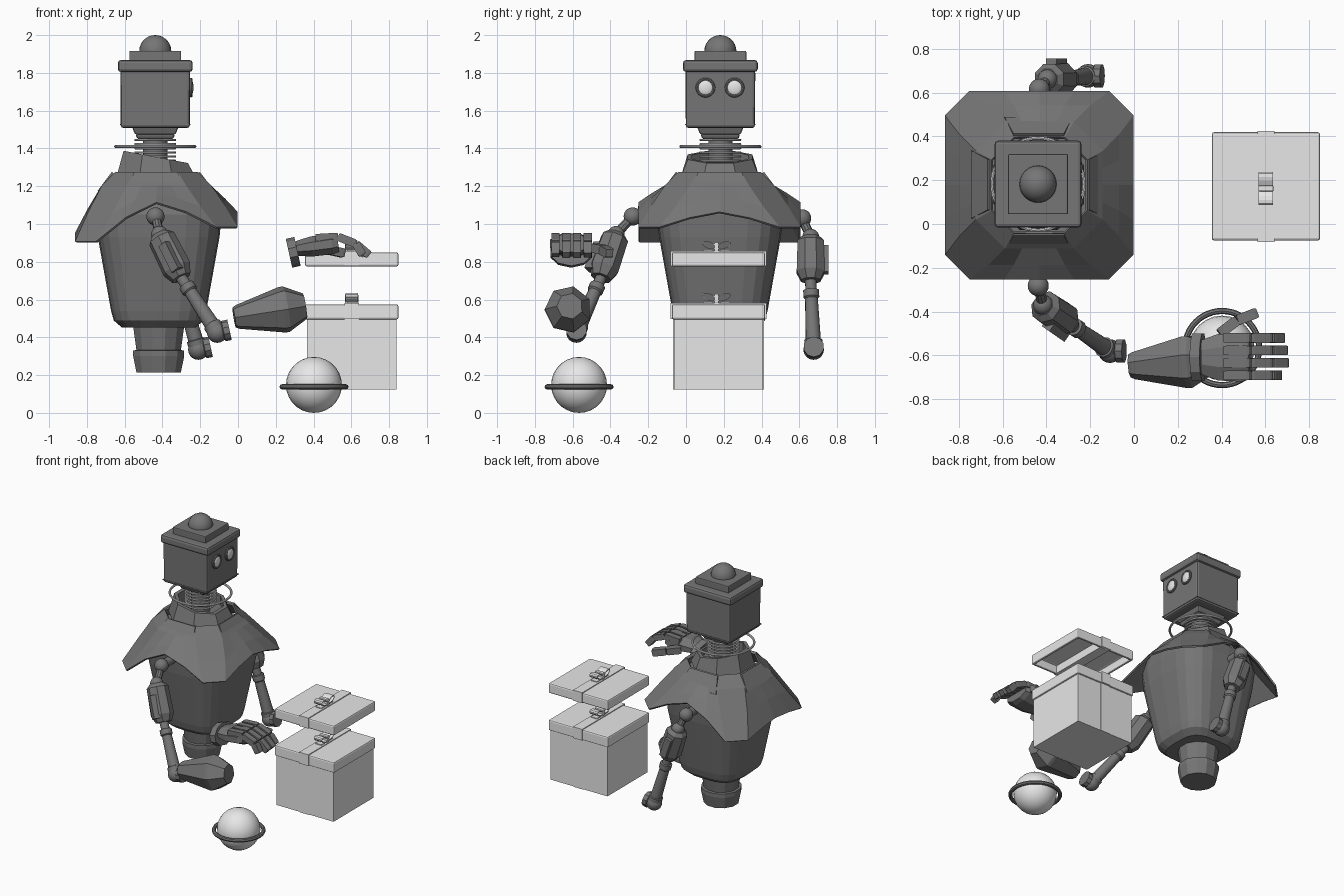
import bpy, bmesh, math
from mathutils import Vector, Matrix

if "Cube" in bpy.data.objects:
    bpy.data.objects.remove(bpy.data.objects["Cube"])

def material(name, v):
    m = bpy.data.materials.new(name)
    m.diffuse_color = (v, v, v, 1)
    m.use_nodes = True
    m.node_tree.nodes["Principled BSDF"].inputs["Base Color"].default_value = m.diffuse_color
    return m

DARK = material("dark_grey", 0.18)
LIGHT = material("light_grey", 0.8)

def finish(name, bm, mat, smooth=False, bevel=0, solid=0):
    bmesh.ops.recalc_face_normals(bm, faces=bm.faces)
    me = bpy.data.meshes.new(name)
    bm.to_mesh(me)
    bm.free()
    ob = bpy.data.objects.new(name, me)
    bpy.context.collection.objects.link(ob)
    me.materials.append(mat)
    if smooth:
        bpy.ops.object.select_all(action='DESELECT')
        ob.select_set(True)
        bpy.context.view_layer.objects.active = ob
        bpy.ops.object.shade_smooth_by_angle(angle=math.radians(35))
    if solid:
        s = ob.modifiers.new("thickness", 'SOLIDIFY')
        s.thickness, s.offset = solid, 0
    if bevel:
        b = ob.modifiers.new("bevel", 'BEVEL')
        b.width, b.segments = bevel, 2
    return ob

def loft(name, rings, mat, caps=True, **kw):
    bm = bmesh.new()
    vs = [[bm.verts.new(p) for p in r] for r in rings]
    n = len(vs[0])
    for a, b in zip(vs, vs[1:]):
        for i in range(n):
            j = (i + 1) % n
            bm.faces.new((a[i], a[j], b[j], b[i]))
    if caps:
        bm.faces.new(vs[0])
        bm.faces.new(vs[-1])
    return finish(name, bm, mat, **kw)

def tube(name, p, q, profile, sides, mat, flat=1.0, **kw):
    """Profile of (fraction, radius) swept along the line p-q."""
    p, q = Vector(p), Vector(q)
    rot = (q - p).to_track_quat('Z', 'Y')
    ang = [2 * math.pi * (i + 0.5) / sides for i in range(sides)]
    rings = [[p.lerp(q, t) + rot @ Vector((r * math.cos(a), r * flat * math.sin(a), 0))
              for a in ang] for t, r in profile]
    return loft(name, rings, mat, **kw)

def box(name, c, s, mat, **kw):
    bm = bmesh.new()
    bmesh.ops.create_cube(bm, size=1, matrix=Matrix.Translation(c) @ Matrix.Diagonal((*s, 1)))
    return finish(name, bm, mat, **kw)

def ball(name, c, r, mat, scale=(1, 1, 1)):
    bm = bmesh.new()
    bmesh.ops.create_uvsphere(bm, u_segments=24, v_segments=14, radius=r,
                              matrix=Matrix.Translation(c) @ Matrix.Diagonal((*scale, 1)))
    return finish(name, bm, mat, smooth=True)

def hoop(name, c, R, r, mat, axis='Z'):
    c, rings = Vector(c), []
    for i in range(8):
        b = 2 * math.pi * i / 8
        ring = []
        for j in range(48):
            a = 2 * math.pi * j / 48
            d = R + r * math.cos(b)
            v = (d * math.cos(a), d * math.sin(a), r * math.sin(b))
            ring.append(c + Vector(v if axis == 'Z' else (v[2], v[0], v[1])))
        rings.append(ring)
    return loft(name, rings + [rings[0]], mat, caps=False, smooth=True)

# ---------- torso ----------
CX, CY = -0.42, 0.18

def squircle(h, z, n=24, e=0.6):
    sp = lambda v: math.copysign(abs(v) ** e, v)
    return [(CX + h * sp(math.cos(2 * math.pi * i / n)),
             CY + h * sp(math.sin(2 * math.pi * i / n)), z) for i in range(n)]

loft("torso", [squircle(h, z) for h, z in
     ((.31, 1.15), (.335, 1.05), (.322, .93), (.252, .54), (.238, .49), (.195, .452))], DARK)
tube("waist_post", (CX, CY, .46), (CX, CY, .215),
     [(0, .14), (.52, .122), (.53, .14), (.65, .14), (1, .122)], 12, DARK)

# ---------- cape: square rings with cut corners and a hem that dips at the corners ----------
def cape_ring(h, c, blend):
    pts = []
    for k in range(4):
        mid = (1.06, 1.11, 0.95, 1.11)[k]
        for t in (-1, -.5, 0, .5, 1):
            x, y = h, t * (h - c)
            for _ in range(k):
                x, y = -y, x
            corner = .98 if x > 0 else .905
            hem = mid + (corner - mid) * abs(t) ** 1.4
            z = 1.20 + (hem - 1.20) * blend if blend >= 0 else 1.27
            pts.append((-.432 + x, .177 + y, z))
    return pts

loft("cape", [cape_ring(.215, .10, -1), cape_ring(.285, .13, 0),
              cape_ring(.36, .13, .5), cape_ring(.426, .11, 1)], DARK, caps=False, solid=.012)

# four collar plates on the shoulders
for k in range(4):
    bm = bmesh.new()
    rot = Matrix.Translation((-.435, .18, 0)) @ Matrix.Rotation(k * math.pi / 2, 4, 'Z')
    vs = [bm.verts.new(rot @ Vector(p)) for p in
          ((.225, -.115, 1.27), (.225, .115, 1.27), (.30, .155, 1.17), (.30, -.155, 1.17))]
    bm.faces.new(vs)
    finish("collar_plate", bm, DARK, solid=.02)

# raised collar, taller at the back
def collar_ring(r, top):
    pts = []
    for i in range(8):
        a = 2 * math.pi * (i + .5) / 8
        x, y = r * math.cos(a), r * math.sin(a)
        pts.append((-.435 + x, .18 + y, 1.355 - .19 * x if top else 1.25))
    return pts

loft("collar", [collar_ring(.225, 0), collar_ring(.185, 1), collar_ring(.16, 1),
                collar_ring(.16, 0)], DARK, caps=False)
tube("collar_floor", (-.435, .18, 1.24), (-.435, .18, 1.28), [(0, .22), (1, .2)], 8, DARK)

# ---------- neck ----------
HX, HY = -.438, .182
tube("neck_core", (HX, HY, 1.26), (HX, HY, 1.47), [(0, .065), (1, .065)], 16, DARK, smooth=True)
for i in range(6):
    hoop("neck_spring", (HX, HY, 1.335 + i * .022), .105, .006, LIGHT)
hoop("neck_halo", (HX, HY, 1.41), .21, .008, LIGHT)

def square_tube(name, z0, z1, w0, w1, bevel=0.008):
    s = math.sqrt(.5)
    tube(name, (HX, HY, z0), (HX, HY, z1), [(0, w0 / s), (1, w1 / s)], 4, DARK, bevel=bevel)

# ---------- head ----------
square_tube("jaw_lower", 1.45, 1.475, .095, .105)
square_tube("jaw_upper", 1.475, 1.52, .108, .125)
square_tube("head", 1.508, 1.815, .183, .185, .015)
square_tube("head_base_band", 1.525, 1.53, .1865, .1865, 0)
square_tube("head_rim", 1.805, 1.868, .198, .198, .016)
square_tube("head_plate", 1.86, 1.917, .137, .137, .006)
ball("head_dome", (HX, HY, 1.915), .085, DARK)
for y in (.103, .257):
    hoop("eye_ring", (-.248, y, 1.722), .044, .008, DARK, 'X')
    ball("eye", (-.25, y, 1.722), .042, LIGHT, (.35, 1, 1))

# ---------- arms ----------
def arm(shoulder, top, elbow, fore, wrist):
    S, T, E, F, W = map(Vector, (shoulder, top, elbow, fore, wrist))
    ball("shoulder_ball", S, .048, DARK)
    side = Vector((0, .18 - S.y, 0)).normalized()
    tube("shoulder_pin", S, S + side * .12, [(0, .032), (1, .032)], 12, DARK, smooth=True)
    ball("upper_arm_ball", T, .045, DARK)
    tube("shoulder_link", S, T, [(0, .025), (1, .025)], 10, DARK, smooth=True)
    tube("upper_arm", T, E, [(0, .05), (.1, .075), (.8, .08), (1, .055)], 8, DARK)
    out = -side
    a, b = T.lerp(E, .22) + out * .07, T.lerp(E, .82) + out * .07
    tube("arm_panel", a, b, [(0, .035), (1, .035)], 4, DARK)
    tube("forearm", E, W, [(0, .03), (.13, .03), (.14, .042), (.24, .042), (.26, .034),
                           (.85, .04), (.86, .048), (1, .048)], 14, DARK, smooth=True)
    ball("wrist_ball", W, .054, DARK)
    tube("wrist_flange", W + Vector((.02, 0, .005)), W + Vector((.065, 0, .015)),
         [(0, .03), (.3, .055), (1, .055)], 10, DARK)

arm((-.437, -.282, 1.04), (-.415, -.37, .945), (-.30, -.45, .715), (0, 0, 0), (-.11, -.58, .425))
arm((-.432, .615, 1.03), (-.395, .66, .93), (-.315, .66, .70), (0, 0, 0), (-.21, .676, .335))

# ---------- loose gauntlet ----------
tube("gauntlet", (-.02, -.645, .505), (.355, -.615, .565),
     [(0, .055), (.05, .065), (.68, .125), (.74, .125), (1, .07)], 7, DARK)

# ---------- loose hand ----------
tube("hand_cuff", (.27, -.608, .845), (.315, -.608, .855), [(0, .115), (1, .115)], 10, DARK, flat=.68)
tube("palm", (.31, -.608, .87), (.53, -.608, .90),
     [(0, .085), (.35, .115), (.85, .12), (1, .105)], 8, DARK, flat=.5)

def digit(name, pts, r):
    for a, b in zip(pts, pts[1:]):
        tube(name, a, b, [(0, r * .9), (.12, r), (.88, r), (1, r * .85)], 4, DARK)

for i, reach in enumerate((.675, .69, .695, .66)):
    y = -.52 - i * .057
    digit("finger", [(.41, y, .925), (.53, y, .932), (.625, y, .895), (reach, y, .835)], .031)
digit("thumb", [(.39, -.50, .875), (.47, -.44, .865), (.56, -.405, .845)], .034)

# ---------- gift box and floating lid ----------
GX, GY = .602, .172
box("gift_box", (GX, GY, .32), (.472, .472, .39), LIGHT)

def lid(z, height):
    h = .247
    # hollow underside made from nested square rings
    sq = lambda s, zz: [(GX + a * s, GY + b * s, zz) for a, b in ((1, 1), (-1, 1), (-1, -1), (1, -1))]
    loft("lid", [sq(h - .02, z + height - .015), sq(h - .02, z), sq(h, z), sq(h, z + height)],
         LIGHT, bevel=.012)
    # ribbon over the lid and its bow
    box("lid_ribbon", (GX, GY, z + height / 2 + .004), (.076, 2 * h + .012, height + .004), LIGHT)
    top = z + height
    for s in (-1, 1):
        tilt = Vector((0, math.cos(.35), s * math.sin(.35)))
        up = Vector((0, -s * math.sin(.35), math.cos(.35)))
        mid = Vector((GX, GY - .01 + s * .04, top + .038))
        rings = [[mid + Vector((x, 0, 0)) + tilt * .036 * math.cos(i * math.pi / 6)
                  + up * .017 * math.sin(i * math.pi / 6) for i in range(12)] for x in (-.033, .033)]
        loft("bow_loop", rings, LIGHT, caps=False, solid=.005)
        box("bow_tail", (GX, GY - .01 + s * .045, top + .008), (.05, .05, .008), LIGHT)
    box("bow_knot", (GX, GY - .01, top + .03), (.07, .026, .05), LIGHT, bevel=.006)

lid(.495, .08)
lid(.775, .075)
for s in (-1, 1):
    box("box_ribbon", (GX, GY + s * .236, .31), (.076, .008, .372), LIGHT)

# ---------- ringed globe ----------
ball("globe", (.402, -.566, .148), .148, LIGHT)
hoop("globe_ring", (.402, -.566, .138), .169, .014, DARK)
